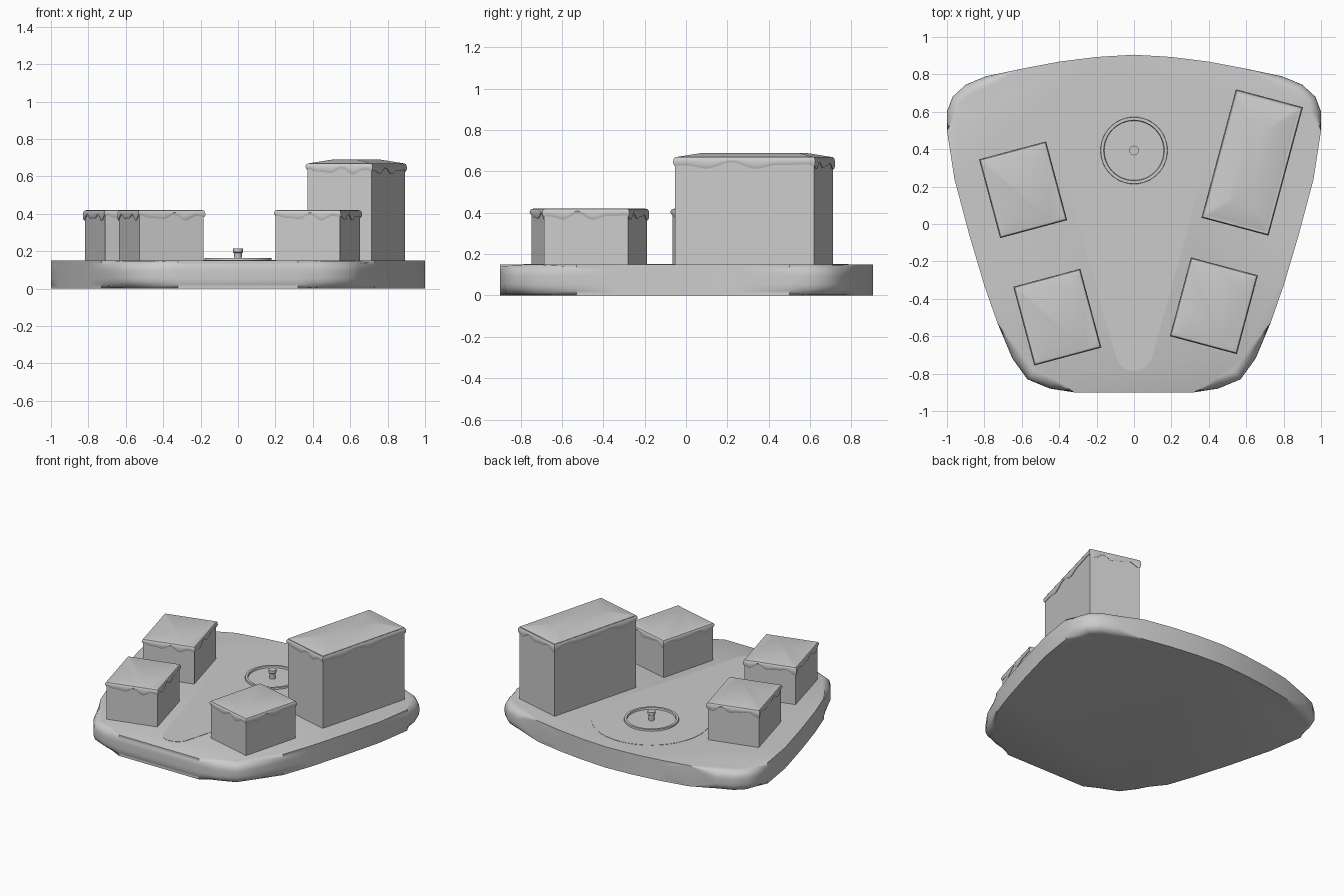
import bpy, bmesh, math
from mathutils import Vector, Matrix

cube = bpy.data.objects.get("Cube")
if cube:
    bpy.data.objects.remove(cube, do_unlink=True)

GREY = (0.6, 0.6, 0.6, 1)
mat = bpy.data.materials.new("plain grey")
mat.use_nodes = True
mat.diffuse_color = GREY
mat.node_tree.nodes["Principled BSDF"].inputs["Base Color"].default_value = GREY


def finish(bm, name, angle=40, matrix=Matrix()):
    """Turn a bmesh into a named, shaded object."""
    bmesh.ops.recalc_face_normals(bm, faces=bm.faces)
    mesh = bpy.data.meshes.new(name)
    bm.to_mesh(mesh)
    bm.free()
    mesh.materials.append(mat)
    obj = bpy.data.objects.new(name, mesh)
    obj.matrix_world = matrix
    bpy.context.collection.objects.link(obj)
    bpy.ops.object.select_all(action='DESELECT')
    obj.select_set(True)
    bpy.context.view_layer.objects.active = obj
    bpy.ops.object.shade_smooth_by_angle(angle=math.radians(angle))
    return obj


def loft(bm, loops, closed=False):
    """Skin a stack of loops; cap the ends, or join last to first."""
    rings = [[bm.verts.new(p) for p in loop] for loop in loops]
    n = len(rings[0])
    pairs = list(zip(rings, rings[1:]))
    if closed:
        pairs.append((rings[-1], rings[0]))
    for a, b in pairs:
        for i in range(n):
            j = (i + 1) % n
            bm.faces.new((a[i], a[j], b[j], b[i]))
    if not closed:
        bm.faces.new(rings[0])
        bm.faces.new(rings[-1])


def circle(r, z, n=48):
    return [(r * math.cos(math.tau * i / n), r * math.sin(math.tau * i / n), z)
            for i in range(n)]


# Base board: mirrored outline with rounded rims
half = [(0.2, 0.893), (0.4, 0.868), (0.6, 0.83), (0.79, 0.79), (0.9, 0.745),
        (0.97, 0.68), (1.0, 0.6), (1.0, 0.5), (0.96, 0.24), (0.88, -0.06),
        (0.8, -0.33), (0.73, -0.53), (0.65, -0.72), (0.57, -0.83),
        (0.45, -0.88), (0.32, -0.9)]
outline = [(0, 0.905)] + half + [(-x, y) for x, y in reversed(half)]
bm = bmesh.new()
loft(bm, [[(x, y, z) for x, y in outline] for z in (0, 0.15)])
rims = [e for e in bm.edges if abs(e.verts[0].co.z - e.verts[1].co.z) < 0.01]
bmesh.ops.bevel(bm, geom=rims, offset=0.055, segments=5, profile=0.5,
                affect='EDGES', clamp_overlap=True)
finish(bm, "base_board")

# Teardrop inlay: two arcs joined by tangents
BIG_R, BIG_Y, TIP_R, TIP_Y = 0.39, 0.395, 0.1, -0.685
tilt = math.asin((BIG_R - TIP_R) / (BIG_Y - TIP_Y))


def arc(r, cy, start, end, n):
    angles = [start + (end - start) * i / n for i in range(n + 1)]
    return [(r * math.cos(a), cy + r * math.sin(a)) for a in angles]


drop = (arc(BIG_R, BIG_Y, -tilt, math.pi + tilt, 40)
        + arc(TIP_R, TIP_Y, math.pi + tilt, math.tau - tilt, 14))
bm = bmesh.new()
loft(bm, [[(x, y, z) for x, y in drop] for z in (0.145, 0.152)])
finish(bm, "teardrop_inlay")

# Round rim and central pin
hub = Matrix.Translation((0, 0.393, 0))
bm = bmesh.new()
loft(bm, [circle(r, z) for r, z in ((0.18, 0.147), (0.178, 0.164),
                                    (0.162, 0.164), (0.158, 0.147))], closed=True)
finish(bm, "hub_rim", matrix=hub)
bm = bmesh.new()
loft(bm, [circle(r, z, 16) for r, z in ((0.019, 0.148), (0.021, 0.19),
                                        (0.026, 0.195), (0.026, 0.215))])
finish(bm, "hub_pin", matrix=hub)


def rectangle(w, d, steps=24):
    """Evenly sampled rectangle, counter-clockwise."""
    c = [Vector((sx * w / 2, sy * d / 2))
         for sx, sy in ((-1, -1), (1, -1), (1, 1), (-1, 1))]
    return [c[k].lerp(c[(k + 1) % 4], i / steps)
            for k in range(4) for i in range(steps)]


def building(name, x, y, angle, width, depth, top, drip, crown=0):
    """Plain block under a thick cap with a dripping edge."""
    place = Matrix.Translation((x, y, 0)) @ Matrix.Rotation(math.radians(angle), 4, 'Z')
    bm = bmesh.new()
    bmesh.ops.create_cube(bm, size=1, matrix=Matrix.Translation((0, 0, (top + 0.12) / 2))
                          @ Matrix.Diagonal((width, depth, top - 0.16, 1)))
    finish(bm, name + "_walls", matrix=place)

    count = len(rectangle(1, 1))
    waves = []
    for i in range(count):
        t = math.tau * i / count
        waves.append(0.6 * math.sin(9 * t + 0.6) + 0.4 * math.sin(14 * t + 2))

    def ring(grow, z, wavy=0):
        return [(p.x, p.y, z + wavy * h) for p, h in
                zip(rectangle(width + 2 * grow, depth + 2 * grow), waves)]

    edge = top - crown
    low = edge - drip
    loops = [ring(-0.004, low, 0.018), ring(0.004, low - 0.003, 0.018),
             ring(0.008, low + 0.008, 0.018), ring(0.007, edge - 0.012),
             ring(0.002, edge - 0.003), ring(-0.008, edge)]
    if crown:
        loops.append(ring(-0.11, top))
    bm = bmesh.new()
    loft(bm, loops)
    finish(bm, name + "_cap", matrix=place)


# Three low blocks and one tall block
building("back_right_block", -0.593, 0.183, 15, 0.355, 0.42, 0.42, 0.037)
building("front_right_block", -0.41, -0.498, 15, 0.355, 0.42, 0.42, 0.037)
building("front_left_block", 0.427, -0.437, -15, 0.355, 0.42, 0.42, 0.037)
building("tall_left_block", 0.632, 0.329, -15, 0.355, 0.695, 0.69, 0.04, crown=0.02)
